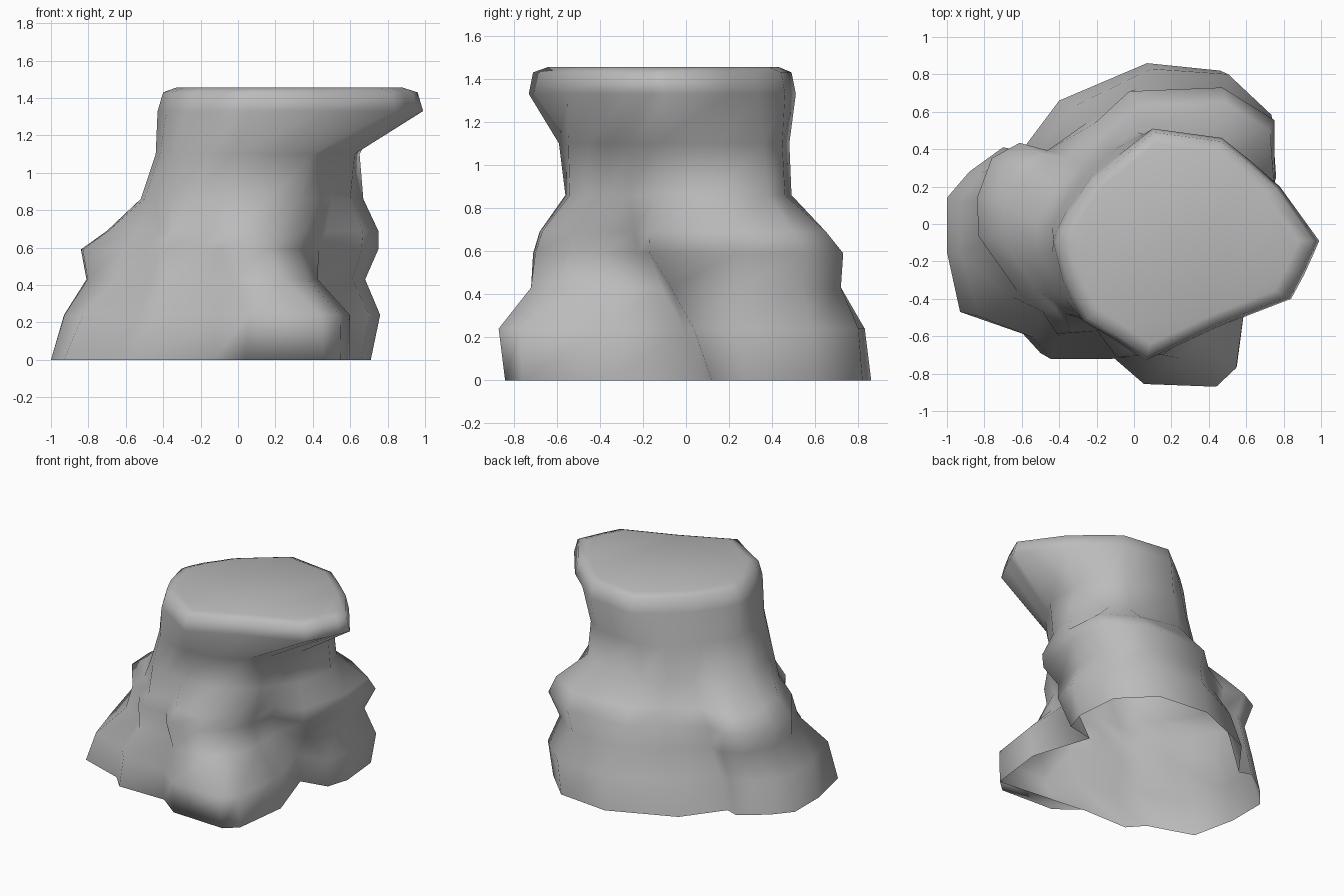
import bpy
import bmesh

default_cube = bpy.data.objects.get("Cube")
if default_cube:
    bpy.data.objects.remove(default_cube, do_unlink=True)

# Key outlines, counter-clockwise from the front; matching points share a column
foot_outline = [
    (.04, -.82), (.46, -.84), (.55, -.76), (.6, -.35), (.46, .08), (.66, .12),
    (.71, .28), (.68, .6), (.46, .82), (.07, .86), (-.4, .66), (-.61, .38),
    (-.7, .41), (-.88, .28), (-1, .14), (-1, -.15), (-.93, -.47), (-.6, -.58),
    (-.5, -.69), (-.13, -.69)]
shoulder_outline = [
    (-.1, -.68), (.15, -.67), (.32, -.51), (.38, -.36), (.43, -.2), (.66, -.15),
    (.75, .25), (.75, .56), (.47, .73), (-.03, .71), (-.22, .54), (-.47, .4),
    (-.62, .44), (-.77, .36), (-.85, .15), (-.84, -.05), (-.63, -.34), (-.5, -.44),
    (-.42, -.56), (-.2, -.55)]
neck_outline = [
    (-.08, -.56), (.18, -.54), (.33, -.46), (.44, -.36), (.5, -.26), (.6, -.14),
    (.67, .14), (.55, .38), (.43, .46), (.02, .49), (-.15, .42), (-.28, .32),
    (-.36, .24), (-.44, .14), (-.52, 0), (-.52, -.15), (-.5, -.28), (-.44, -.4),
    (-.37, -.48), (-.22, -.52)]
lip_outline = [
    (.06, -.73), (.45, -.55), (.84, -.4), (.91, -.27), (.96, -.16), (.99, -.09),
    (.78, .2), (.62, .34), (.47, .46), (.1, .51), (-.08, .37), (-.23, .25),
    (-.3, .15), (-.36, .07), (-.41, -.03), (-.43, -.1), (-.38, -.3), (-.33, -.41),
    (-.27, -.52), (-.1, -.62)]


def blend(first, second, amount):
    """Mix two outlines column by column."""
    return [tuple(a + (b - a) * amount for a, b in zip(p, q))
            for p, q in zip(first, second)]


def fit(outline, x_range, y_range):
    """Stretch an outline to the given extents."""
    axes = []
    for values, (low, high) in zip(zip(*outline), (x_range, y_range)):
        start, end = min(values), max(values)
        axes.append([low + (v - start) * (high - low) / (end - start) for v in values])
    return list(zip(*axes))


def make_material(name, colour):
    material = bpy.data.materials.new(name)
    material.use_nodes = True
    material.diffuse_color = colour
    shader = material.node_tree.nodes["Principled BSDF"]
    shader.inputs["Base Color"].default_value = colour
    shader.inputs["Roughness"].default_value = .8
    return material


def loft(name, rings, material):
    """Skin a stack of (height, outline) rings, capped on top and hollow below."""
    bm = bmesh.new()
    loops = [[bm.verts.new((x, y, height)) for x, y in outline]
             for height, outline in rings]
    count = len(loops[0])
    for lower, upper in zip(loops, loops[1:]):
        for i in range(count):
            j = (i + 1) % count
            bm.faces.new((lower[i], lower[j], upper[j], upper[i]))
    top = bm.faces.new(loops[-1])
    # Small sole closing only the tip of the front foot
    base = loops[0]
    bm.faces.new((base[2], base[1], base[0], base[-1]))
    bmesh.ops.triangulate(bm, faces=[top])
    mesh = bpy.data.meshes.new(name)
    bm.to_mesh(mesh)
    bm.free()
    mesh.materials.append(material)
    rock = bpy.data.objects.new(name, mesh)
    bpy.context.collection.objects.link(rock)
    bpy.context.view_layer.objects.active = rock
    rock.select_set(True)
    bpy.ops.object.shade_smooth()


# Rings rise from the spreading foot, over the shoulder and neck, to the lip
shin = blend(foot_outline, shoulder_outline, .2)
knee = blend(foot_outline, shoulder_outline, .65)
slope = blend(shoulder_outline, neck_outline, .2)
throat = blend(neck_outline, lip_outline, .15)
rings = [
    (0, foot_outline),
    (.24, fit(shin, (-.93, .76), (-.87, .83))),
    (.43, fit(knee, (-.81, .68), (-.72, .72))),
    (.59, fit(shoulder_outline, (-.84, .75), (-.71, .73))),
    (.69, fit(slope, (-.7, .75), (-.68, .65))),
    (.86, neck_outline),
    (1.1, fit(throat, (-.44, .65), (-.59, .48))),
    (1.33, lip_outline),
    (1.43, fit(lip_outline, (-.4, .96), (-.71, .49))),
    (1.455, fit(lip_outline, (-.33, .88), (-.64, .43))),
]
loft("rock_pillar", rings, make_material("stone_grey", (.5, .5, .5, 1)))
